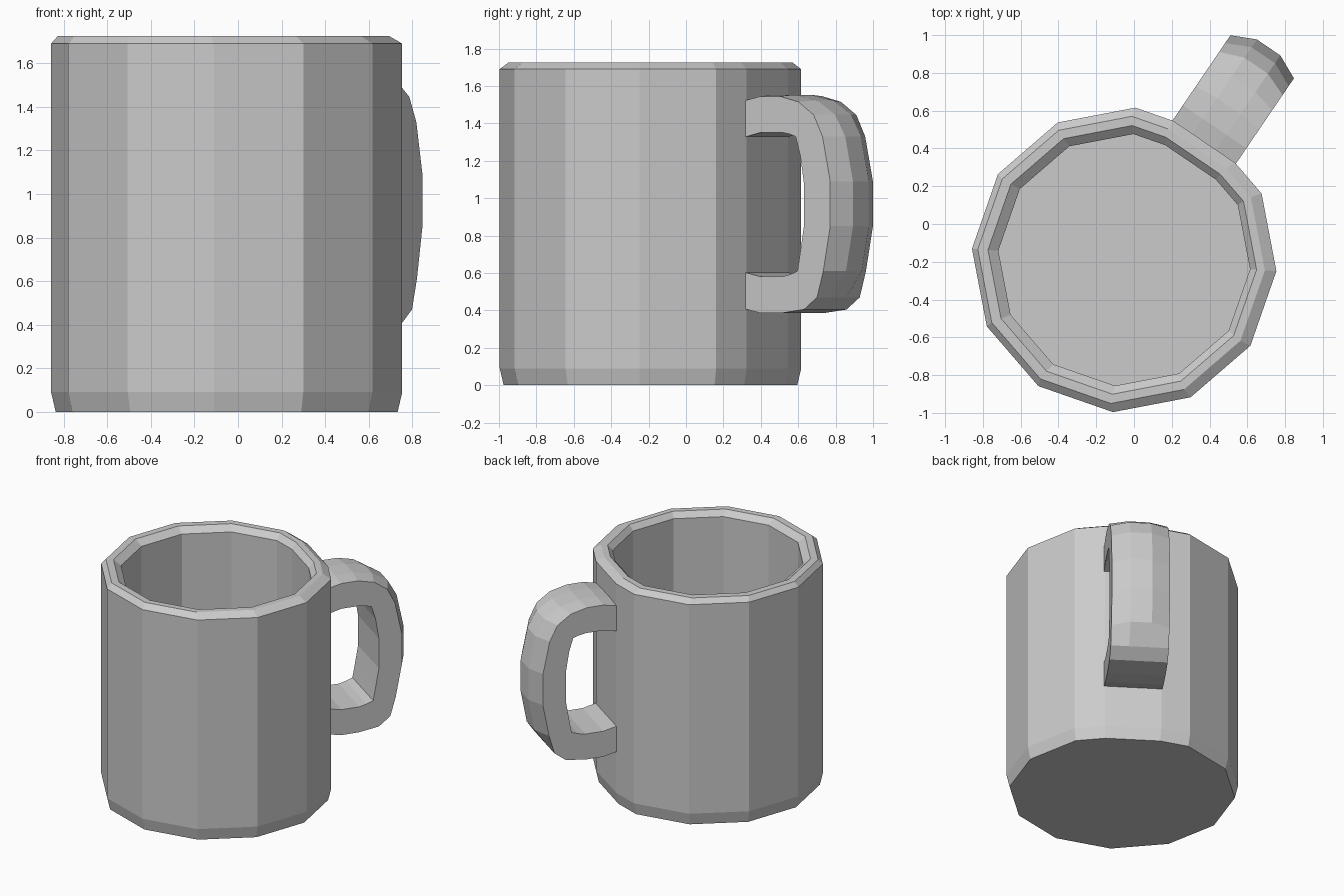
import bpy, bmesh
from math import radians, cos, sin

if "Cube" in bpy.data.objects:
    bpy.data.objects.remove(bpy.data.objects["Cube"])

CX, CY = -0.052, -0.19          # axis of the cup
AIM = radians(55.8)             # direction the handle points


def clamp(v):
    return max(0.0, min(1.0, v))


def finish(bm, name):
    bmesh.ops.recalc_face_normals(bm, faces=bm.faces)
    mesh = bpy.data.meshes.new(name)
    bm.to_mesh(mesh)
    bm.free()
    obj = bpy.data.objects.new(name, mesh)
    bpy.context.collection.objects.link(obj)


def bridge(bm, a, b):
    n = len(a)
    for i in range(n):
        j = (i + 1) % n
        bm.faces.new((a[i], a[j], b[j], b[i]))


# Cup: twelve-sided rings, with the corner under the handle cut flat
angles = [(AIM - radians(14.6), 0.966), (AIM + radians(14.6), 0.966)]
angles += [(AIM + radians(30 * k), 1.0) for k in range(1, 12)]
profile = [  # radius, height, sideways shift
    (0.787, 0.0, 0), (0.808, 0.09, 0), (0.808, 1.69, 0),
    (0.762, 1.725, -0.015), (0.713, 1.725, -0.01),
    (0.668, 1.685, 0), (0.668, 0.10, 0),
]
bm = bmesh.new()
rings = [[bm.verts.new((CX + dx + r * k * cos(a), CY + r * k * sin(a), z))
          for a, k in angles] for r, z, dx in profile]
for lower, upper in zip(rings, rings[1:]):
    bridge(bm, lower, upper)
bm.faces.new(rings[0])
bm.faces.new(rings[-1])
finish(bm, "mug_body")

# Handle: loop of sections, each with a flat inside and a rounded outside
outer = [(0.74, 1.52), (0.852, 1.545), (0.973, 1.545), (1.094, 1.515),
         (1.193, 1.445), (1.25, 1.33), (1.30, 1.09), (1.30, 0.85),
         (1.255, 0.61), (1.215, 0.47), (1.13, 0.405), (0.978, 0.385),
         (0.852, 0.385), (0.74, 0.41)]
inner = [(0.74, 1.325), (0.852, 1.352), (0.985, 1.352), (1.035, 1.343),
         (1.076, 1.33), (1.106, 1.23), (1.13, 1.08), (1.13, 0.85),
         (1.106, 0.71), (1.088, 0.61), (1.04, 0.592), (0.985, 0.58),
         (0.852, 0.58), (0.74, 0.605)]
HALF, MID = 0.203, 0.075


def place(d, side, z):
    return (CX + d * cos(AIM) + side * sin(AIM),
            CY + d * sin(AIM) - side * cos(AIM), z)


bm = bmesh.new()
sections = []
for (do, zo), (di, zi) in zip(outer, inner):
    bulge = 0.06 * clamp((do - 0.9) / 0.35) * clamp((zo - 0.47) / 0.14)
    lift = 0.008 * clamp((zo - 1.4) / 0.1)
    pts = [(di, -HALF, zi), (do, -HALF, zo), (do + bulge, -MID, zo + lift),
           (do + bulge, MID, zo + lift), (do, HALF, zo), (di, HALF, zi)]
    sections.append([bm.verts.new(place(*p)) for p in pts])
for a, b in zip(sections, sections[1:]):
    bridge(bm, a, b)
bm.faces.new(sections[0])
bm.faces.new(sections[-1])
finish(bm, "mug_handle")
